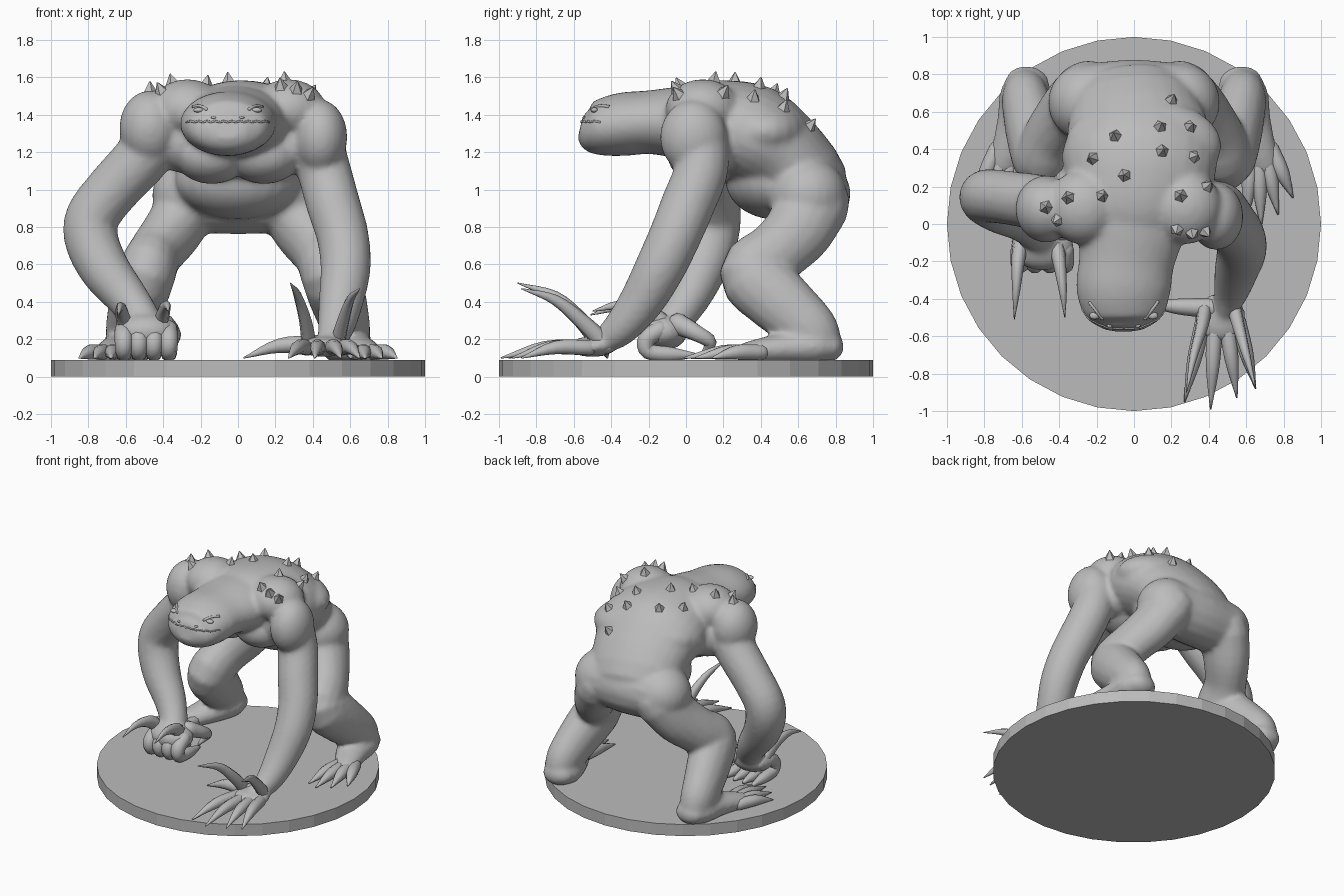
import bpy, bmesh, math
from mathutils import Vector, Matrix

if "Cube" in bpy.data.objects:
    bpy.data.objects.remove(bpy.data.objects["Cube"], do_unlink=True)

# One plain stone grey for the whole figure
GREY = (0.5, 0.5, 0.5, 1)
stone = bpy.data.materials.new("stone_grey")
stone.use_nodes = True
stone.diffuse_color = GREY
stone.node_tree.nodes["Principled BSDF"].inputs["Base Color"].default_value = GREY


def finish(name, bm, smooth=True, voxel=0):
    """Turn a bmesh into an object, optionally fusing its pieces."""
    bmesh.ops.recalc_face_normals(bm, faces=bm.faces)
    mesh = bpy.data.meshes.new(name)
    bm.to_mesh(mesh)
    bm.free()
    mesh.materials.append(stone)
    for p in mesh.polygons:
        p.use_smooth = smooth
    obj = bpy.data.objects.new(name, mesh)
    bpy.context.collection.objects.link(obj)
    if voxel:
        fuse = obj.modifiers.new("fuse", 'REMESH')
        fuse.mode = 'VOXEL'
        fuse.voxel_size = voxel
        fuse.use_smooth_shade = True
        soft = obj.modifiers.new("soften", 'SMOOTH')
        soft.factor = 0.5
        soft.iterations = 10
    return obj


def spline(pts, steps):
    """Catmull-Rom samples of (x, y, z, radius) points."""
    v = [Vector(p) for p in pts]
    v = [v[0] * 2 - v[1]] + v + [v[-1] * 2 - v[-2]]
    out = []
    for a, b, c, d in zip(v, v[1:], v[2:], v[3:]):
        for k in range(steps):
            t = k / steps
            out.append(0.5 * (2 * b + (c - a) * t + (2 * a - 5 * b + 4 * c - d) * t * t
                              + (3 * b - a - 3 * c + d) * t ** 3))
    return out + [v[-2]]


def tube(bm, pts, wide=1.0, side=(1, 0, 0), n=16, steps=4):
    """Loft elliptical rings along a path with a rounded start; wide stretches along side."""
    path = spline(pts, steps)
    first, ahead = path[0], (path[1] - path[0]).xyz.normalized()
    dome = []
    for deg in (84, 60, 30):
        a = math.radians(deg)
        dome.append(Vector((*(first.xyz - ahead * first.w * math.sin(a)), first.w * math.cos(a))))
    path = dome + path
    rings = []
    for i, p in enumerate(path):
        t = (path[min(i + 1, len(path) - 1)] - path[max(i - 1, 0)]).xyz.normalized()
        s = Vector(side)
        s = (s - t * s.dot(t)).normalized()
        u = t.cross(s)
        r = max(p.w, 0.002)
        rings.append([bm.verts.new(p.xyz + s * (r * wide * math.cos(a)) + u * (r * math.sin(a)))
                      for a in (2 * math.pi * k / n for k in range(n))])
    for a, b in zip(rings, rings[1:]):
        for k in range(n):
            bm.faces.new((a[k], a[(k + 1) % n], b[(k + 1) % n], b[k]))
    bm.faces.new(rings[0])
    bm.faces.new(rings[-1])


def ball(bm, loc, size):
    m = Matrix.Translation(loc) @ Matrix.Diagonal((*size, 1))
    bmesh.ops.create_uvsphere(bm, u_segments=24, v_segments=16, radius=1, matrix=m)


# Display base
bm = bmesh.new()
bmesh.ops.create_cone(bm, cap_ends=True, segments=32, radius1=1, radius2=1, depth=0.09,
                      matrix=Matrix.Translation((0, 0, 0.045)))
finish("round_base", bm, smooth=False)

# Torso, with the upper back leaning slightly to the left
body = bmesh.new()
tube(body, [(0, .63, 1.06, .23), (.02, .5, 1.19, .25), (.03, .35, 1.29, .275),
            (.01, .15, 1.35, .24), (0, 0, 1.37, .19), (0, -.08, 1.37, .12)], wide=1.52, n=28)
ball(body, (.05, .42, 1.31), (.42, .25, .18))
ball(body, (0, .48, 1.05), (.34, .27, .21))
ball(body, (0, .63, .99), (.42, .25, .16))

# Broad head, turned a little to the right
HEAD_X = -.055
tube(body, [(-.01, .1, 1.36, .2), (-.02, -.05, 1.36, .19), (-.04, -.2, 1.36, .17),
            (HEAD_X, -.33, 1.35, .17), (HEAD_X, -.43, 1.335, .157), (HEAD_X, -.51, 1.325, .13),
            (HEAD_X, -.565, 1.335, .065)], wide=1.5, n=28)

# Flat rump joining the buttocks
tube(body, [(-.24, .66, .97, .2), (0, .67, .97, .21), (.24, .66, .97, .2)], side=(0, 1, 0))

for s in (-1, 1):
    # Chest, flank, collar muscles and buttock
    ball(body, (s * .14, .1, 1.18), (.2, .2, .15))
    ball(body, (s * .3, .14, 1.25), (.15, .19, .16))
    ball(body, (s * .27, .09, 1.43), (.2, .2, .16))
    ball(body, (s * .25, .65, .97), (.21, .21, .2))
    # Crouched hind leg
    tube(body, [(s * .26, .68, .93, .2), (s * .35, .6, .78, .185), (s * .44, .48, .66, .17),
                (s * .49, .36, .55, .185), (s * .53, .47, .43, .18), (s * .56, .58, .33, .165),
                (s * .58, .67, .24, .15), (s * .58, .71, .14, .13)], wide=.85)
    # Heel and sole
    tube(body, [(s * .57, .76, .16, .085), (s * .58, .68, .16, .1), (s * .62, .52, .15, .085),
                (s * .69, .34, .13, .06), (s * .71, .27, .12, .04)], wide=1.4)

# Shoulders, the right one hunched higher
ball(body, (.44, .04, 1.28), (.145, .18, .2))
ball(body, (-.47, .08, 1.33), (.165, .18, .2))

# Left arm reaching forward
tube(body, [(.41, .08, 1.27, .15), (.46, .08, 1.1, .145), (.51, .01, .92, .145),
            (.56, -.06, .75, .14), (.575, -.14, .58, .135), (.55, -.24, .4, .12),
            (.52, -.36, .25, .095), (.48, -.48, .17, .06)])
ball(body, (.46, -.5, .16), (.14, .13, .055))

# Right arm bent outward, resting on its knuckles
tube(body, [(-.43, .1, 1.27, .15), (-.54, .12, 1.14, .15), (-.67, .14, 1, .145),
            (-.78, .15, .85, .145), (-.78, .13, .72, .145), (-.71, .08, .57, .135),
            (-.6, .02, .43, .115), (-.52, -.05, .32, .1), (-.49, -.11, .25, .1)])
ball(body, (-.49, -.12, .24), (.17, .13, .1))
flesh = finish("body", body, voxel=0.016)

# Toes, mirrored on both feet
for s, label in ((-1, "right"), (1, "left")):
    bm = bmesh.new()
    for i, tip in enumerate([(.6, .02), (.68, -.01), (.77, .05), (.85, .14)]):
        root = Vector((.63 + i * .035, .4))
        mid = root.lerp(Vector(tip), .5)
        tube(bm, [(s * root.x, root.y, .13, .042), (s * mid.x, mid.y, .13, .04),
                  (s * tip[0], tip[1], .1, .004)], n=10)
    finish(label + "_toes", bm)

# Left hand: splayed fingers and thumb
bm = bmesh.new()
for i, tip in enumerate([(.27, -.95), (.41, -.99), (.55, -.93), (.65, -.88)]):
    root = Vector((.37 + i * .062, -.52))
    mid = root.lerp(Vector(tip), .5)
    tube(bm, [(root.x, root.y, .155, .043), (mid.x, mid.y, .155, .037),
              (tip[0], tip[1], .1, .004)], n=10)
tube(bm, [(.42, -.45, .17, .055), (.22, -.44, .165, .04), (.03, -.42, .1, .004)],
     side=(0, 1, 0), n=10)
finish("left_fingers", bm)

# Right hand: curled fingers and thumb
bm = bmesh.new()
for i in range(4):
    x = -.61 + i * .08
    tube(bm, [(x, -.14, .25, .05), (x, -.21, .2, .05), (x, -.2, .135, .045),
              (x, -.08, .12, .04), (x, .05, .115, .012)], n=10)
tube(bm, [(-.4, -.04, .28, .06), (-.35, .06, .23, .045), (-.36, .13, .18, .035),
          (-.4, .08, .11, .008)], n=10)
finish("right_fingers", bm)

# Long curved blade claws on the backs of the hands
claws = {
    "left_inner_claw": [(.38, -.45, .17, .05), (.36, -.56, .3, .042), (.32, -.7, .43, .028),
                        (.28, -.9, .5, .003)],
    "left_outer_claw": [(.53, -.43, .17, .05), (.56, -.55, .29, .042), (.6, -.7, .41, .028),
                        (.65, -.88, .47, .003)],
    "right_inner_claw": [(-.42, -.08, .24, .055), (-.4, -.2, .34, .045), (-.38, -.36, .38, .026),
                         (-.37, -.5, .35, .003)],
    "right_outer_claw": [(-.6, -.08, .24, .055), (-.62, -.2, .34, .045), (-.63, -.36, .37, .026),
                         (-.64, -.51, .33, .003)],
}
for name, pts in claws.items():
    bm = bmesh.new()
    tube(bm, pts, wide=.8, n=8)
    finish(name, bm)

# Surface probe used to seat the small details
bpy.context.view_layer.update()
skin = flesh.evaluated_get(bpy.context.evaluated_depsgraph_get())


def probe(origin, direction=(0, 1, 0)):
    hit, loc, normal, _ = skin.ray_cast(Vector(origin), Vector(direction))
    return (loc, normal) if hit else None


# Broad horny spikes scattered over the back and shoulders
spots = [(-.47, .09), (-.35, .14), (-.22, .35), (-.17, .15), (-.1, .47), (-.05, .26), (.14, .52),
         (.15, .39), (.2, .66), (.3, .52), (.32, .36), (.25, .15), (.23, -.03), (.31, -.05),
         (.38, -.04), (.39, .2), (-.41, .02)]
bm = bmesh.new()
for x, y in spots:
    found = probe((x, y, 3), (0, 0, -1))
    if found:
        loc, normal = found
        aim = (normal + Vector((0, 0, .3))).normalized()
        turn = aim.to_track_quat('Z', 'Y').to_matrix().to_4x4()
        bmesh.ops.create_cone(bm, cap_ends=True, segments=5, radius1=.056, radius2=.003,
                              depth=.085, matrix=Matrix.Translation(loc + aim * .01) @ turn)
finish("back_spikes", bm, smooth=False)

# Wide jagged mouth line
bm = bmesh.new()
hits = [probe((HEAD_X + i * .022, -2, 1.36 + .006 * (i % 2))) for i in range(-10, 11)]
tube(bm, [(*h[0], .006) for h in hits if h], side=(0, 0, 1), n=6, steps=2)
finish("mouth_line", bm)

# Eyes, brows and nostrils
bm = bmesh.new()
for s in (-1, 1):
    for x, z, r in ((.155, 1.425, .02), (.075, 1.385, .01)):
        found = probe((HEAD_X + s * x, -2, z))
        if found:
            ball(bm, found[0], (r * 1.4, r, r * .7))
    brow = [probe((HEAD_X + s * x, -2, z)) for x, z in ((.115, 1.43), (.15, 1.447), (.185, 1.443))]
    if all(brow):
        tube(bm, [(*b[0], .009) for b in brow], side=(0, 0, 1), n=8)
finish("face_details", bm)
